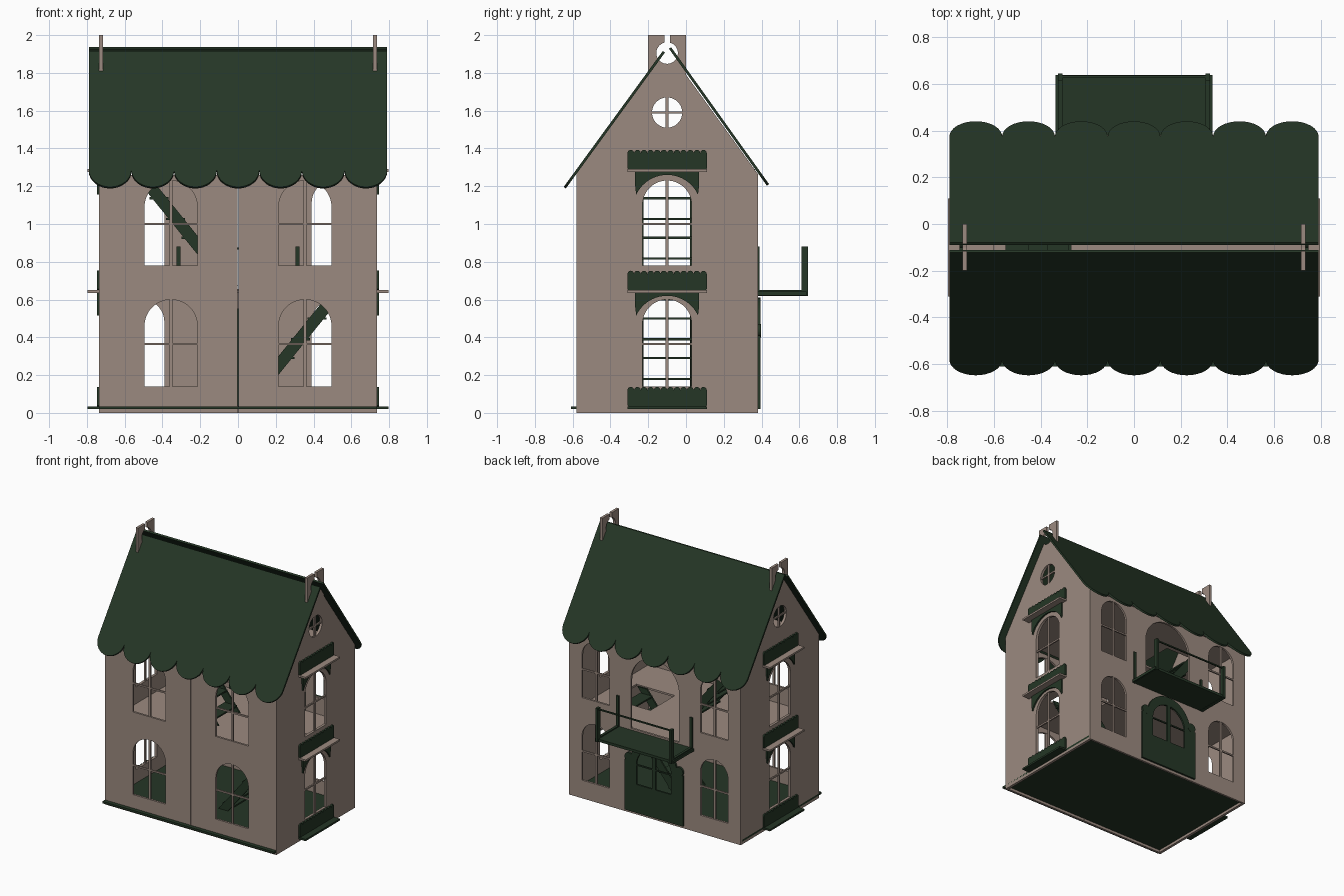
import bpy, math
from mathutils import Matrix, Vector

if "Cube" in bpy.data.objects:
    bpy.data.objects.remove(bpy.data.objects["Cube"])


def material(name, rgb):
    m = bpy.data.materials.new(name)
    m.diffuse_color = (*rgb, 1)
    m.use_nodes = True
    m.node_tree.nodes["Principled BSDF"].inputs["Base Color"].default_value = m.diffuse_color
    return m


WALL = material("warm taupe", (0.33, 0.255, 0.215))
GREEN = material("dark green", (0.018, 0.037, 0.019))
X, Y, Z = Vector((1, 0, 0)), Vector((0, 1, 0)), Vector((0, 0, 1))


def panel(name, loops, thick, mat, origin, u, v):
    """Flat cut board: the first loop is the outline, the others are holes."""
    cu = bpy.data.curves.new(name, 'CURVE')
    cu.dimensions, cu.fill_mode, cu.extrude = '2D', 'BOTH', thick / 2
    for loop in loops:
        sp = cu.splines.new('POLY')
        sp.points.add(len(loop) - 1)
        for p, (a, b) in zip(sp.points, loop):
            p.co = (a, b, 0, 1)
        sp.use_cyclic_u = True
    tmp = bpy.data.objects.new(name + "_outline", cu)
    bpy.context.scene.collection.objects.link(tmp)
    dg = bpy.context.evaluated_depsgraph_get()
    me = bpy.data.meshes.new_from_object(tmp.evaluated_get(dg))
    bpy.data.objects.remove(tmp)
    n = u.cross(v)
    me.transform(Matrix.Translation(Vector(origin)) @ Matrix((u, v, n)).transposed().to_4x4())
    me.materials.clear()
    me.materials.append(mat)
    for f in me.polygons:
        f.use_smooth = False
        f.material_index = 0
    ob = bpy.data.objects.new(name, me)
    bpy.context.scene.collection.objects.link(ob)
    return ob


def rect(a0, a1, b0, b1):
    return [(a0, b0), (a1, b0), (a1, b1), (a0, b1)]


def arc(cx, cy, r, a0, a1, n=24):
    return [(cx + r * math.cos(a0 + (a1 - a0) * i / n), cy + r * math.sin(a0 + (a1 - a0) * i / n))
            for i in range(n + 1)]


def arch(c, w, z0, z1):
    return [(c - w, z0), (c + w, z0)] + arc(c, z1 - w, w, 0, math.pi)


def circle(c, z, r):
    return arc(c, z, r, 0, 2 * math.pi * 31 / 32, 31)


def box(name, x0, x1, y0, y1, z0, z1, mat):
    return panel(name, [rect(x0, x1, y0, y1)], z1 - z0, mat, (0, 0, (z0 + z1) / 2), X, Y)


def bars(name, c, w, z0, z1, mid, origin, u):
    """Window cross bars."""
    panel(name + "_upright", [rect(c - .008, c + .008, z0, z1)], .012, WALL, origin, u, Z)
    panel(name + "_crossbar", [rect(c - w, c + w, mid - .006, mid + .006)], .011, WALL, origin, u, Z)


LEVELS = ((.14, .60, .365), (.78, 1.23, 1.0))
YC = -.1

# Gable walls: house outline with a keyhole chimney on top
t0 = .266
key = arc(YC, 1.905, .057, math.pi / 2 - t0, -1.5 * math.pi + t0, 32)
gable = ([(-.58, 0), (.38, 0), (.38, 1.265), (0, 1.79), (0, 2), (-.085, 2)] + key
         + [(-.115, 2), (-.2, 2), (-.2, 1.79), (-.58, 1.265)])
for s, side in ((-1, "left"), (1, "right")):
    o = (s * .725, 0, 0)
    holes = [arch(YC, .13, a, b) for a, b, m in LEVELS] + [circle(YC, 1.59, .08)]
    panel(side + "_gable_wall", [gable] + holes, .02, WALL, o, Y, Z)
    for a, b, m in LEVELS:
        bars(side + "_side_window", YC, .13, a, b, m, o, Y)
    bars(side + "_round_window", YC, .08, 1.51, 1.67, 1.59, o, Y)

    # Scalloped window boxes with their shelves and arched valances
    po = (s * .741, 0, 0)
    for z in (.025, .64, 1.28):
        loop = [(-.31, z + .015), (-.295, z), (.095, z), (.11, z + .015)]
        for i in range(12):
            loop += arc(.11 - .0175 - i * .035, z + .095, .0175, 0, math.pi, 6)
        panel(side + "_scalloped_trim", [loop], .012, GREEN, po, Y, Z)
        shelf = GREEN if z < .1 else WALL
        x0, x1 = sorted((s * .735, s * .797))
        box(side + "_shelf", x0, x1, -.31, .11, z - .004, z + .01, shelf)
        if z > .1:
            h = math.asin(.075 / .18)
            val = ([(YC + .17, z)] + [(YC - .17, z), (YC - .17, z - .07)]
                   + arc(YC, z - .2, .18, math.pi - h, h, 20) + [(YC + .17, z - .07)])
            panel(side + "_arched_valance", [val], .012, GREEN, po, Y, Z)

# Front: two hinged doors with arched windows
for s, side in ((-1, "left"), (1, "right")):
    o = (0, -.572, 0)
    c = s * .355
    a, b = sorted((s * .002, s * .715))
    panel(side + "_front_door", [rect(a, b, 0, 1.26)] + [arch(c, .14, p, q) for p, q, m in LEVELS],
          .016, WALL, o, X, Z)
    for p, q, m in LEVELS:
        bars(side + "_front_window", c, .14, p, q, m, o, X)

# Back wall with windows, entrance and balcony doorway
o = (0, .372, 0)
holes = [arch(s * .508, .118, p, q) for s in (-1, 1) for p, q, m in LEVELS]
holes += [arch(0, .206, .655, 1.237), arch(0, .18, .04, .55)]
panel("back_wall", [rect(-.715, .715, 0, 1.26)] + holes, .016, WALL, o, X, Z)
for s in (-1, 1):
    for p, q, m in LEVELS:
        bars("back_window", s * .508, .118, p, q, m, o, X)

# Entrance door with two arched panes and shoulder ornaments
outline = [(-.25, .02), (.25, .02), (.25, .41), (.2, .41)] + arc(0, .41, .2, 0, math.pi)[1:] + [(-.25, .41)]
panes = []
for s in (-1, 1):
    quarter = arc(0, .39, .15, .1, math.pi / 2 - .1, 10)
    panes.append([(s * a, b) for a, b in [(.015, .24), (.149, .24)] + quarter])
panel("entrance_door", [outline] + panes, .014, GREEN, (0, .388, 0), X, Z)
for s in (-1, 1):
    panel("door_ornament", [circle(s * .215, .435, .035)], .016, GREEN, (0, .388, 0), X, Z)
panel("door_pane_bar", [rect(-.15, .15, .385, .395)], .01, GREEN, (0, .388, 0), X, Z)

# Balcony: floor, two side frames, thin rail
box("balcony_floor", -.335, .335, .378, .637, .622, .642, GREEN)
frame = [(.355, .62), (.645, .62), (.645, .88), (.612, .88), (.612, .65), (.39, .65), (.39, .88), (.355, .88)]
for s in (-1, 1):
    panel("balcony_side_frame", [frame], .02, GREEN, (s * .315, 0, 0), Y, Z)
box("balcony_rail", -.315, .315, .625, .635, .865, .875, GREEN)

# Floors, the upper two with stair openings
box("ground_floor", -.735, .735, -.61, .366, .02, .035, GREEN)
for name, z, s in (("middle_floor", .643, 1), ("attic_floor", 1.283, -1)):
    a, b = sorted((s * .27, s * .6))
    panel(name, [rect(-.715, .715, -.563, .364), rect(a, b, -.25, .05)], .014, WALL, (0, 0, z), X, Y)

# Two staircases running in opposite directions
for name, s, dz in (("lower", 1, 0), ("upper", -1, .637)):
    string = [(s * a, b + dz) for a, b in [(0, .035), (.08, .035), (.575, .648), (.495, .648)]]
    for y in (-.232, .028):
        panel(name + "_stair_side", [string], .012, GREEN, (0, y, 0), X, Z)
    for z in (.08, .18, .29, .39, .5, .6):
        x = s * (.04 + (z - .03) / 1.24)
        box(name + "_stair_tread", x - .05, x + .05, -.235, .03, z + dz - .006, z + dz + .006, GREEN)

# Roof halves with scalloped eaves
r = .79 / 7
roof = [(.79, .891), (-.79, .891)]
for i in range(7):
    roof += arc(-.79 + r + 2 * r * i, r, r, math.pi, 2 * math.pi, 16)[(1 if i else 0):]
panel("front_roof", [roof], .014, GREEN, (0, -.642, 1.192), X, Vector((0, .525, .72)).normalized())
panel("back_roof", [roof], .014, GREEN, (0, .434, 1.207), -X, Vector((0, -.515, .72)).normalized())
